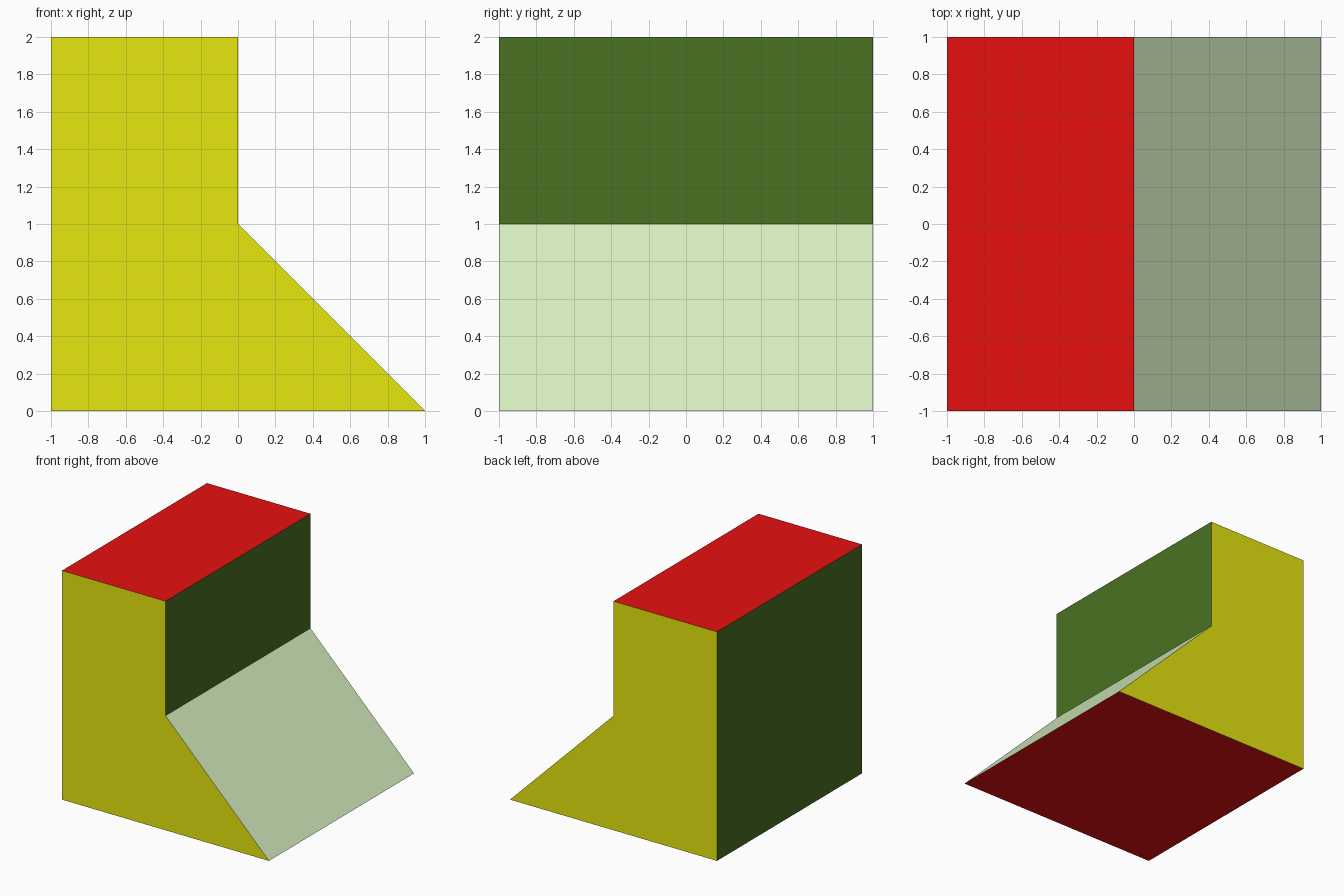
import bpy, bmesh
from mathutils import Vector

if "Cube" in bpy.data.objects:
    bpy.data.objects.remove(bpy.data.objects["Cube"])


def material(name, rgb):
    mat = bpy.data.materials.new(name)
    mat.diffuse_color = (*rgb, 1.0)
    mat.use_nodes = True
    mat.node_tree.nodes["Principled BSDF"].inputs["Base Color"].default_value = mat.diffuse_color
    return mat


# Side profile in x, z: tall block with a sloping foot
profile = [(-1, 0), (1, 0), (0, 1), (0, 2), (-1, 2)]

bm = bmesh.new()
front = bm.faces.new([bm.verts.new((x, -1, z)) for x, z in profile])
extruded = bmesh.ops.extrude_face_region(bm, geom=[front], use_keep_orig=True)
bmesh.ops.translate(bm, vec=Vector((0, 2, 0)),
                    verts=[g for g in extruded["geom"] if isinstance(g, bmesh.types.BMVert)])
bmesh.ops.recalc_face_normals(bm, faces=bm.faces)

# Colours chosen by the direction each flat face points
for face in bm.faces:
    n = face.normal
    if abs(n.y) > 0.9:
        face.material_index = 0      # yellow front and back
    elif abs(n.z) > 0.9:
        face.material_index = 1      # red top and bottom
    elif abs(n.x) > 0.9:
        face.material_index = 2      # green upright sides
    else:
        face.material_index = 3      # pale slope

mesh = bpy.data.meshes.new("sloped_block")
bm.to_mesh(mesh)
bm.free()

for name, rgb in [("yellow", (0.8, 0.8, 0.005)),
                  ("red", (0.8, 0.005, 0.005)),
                  ("dark_green", (0.07, 0.17, 0.016)),
                  ("pale_green", (0.70, 0.89, 0.55))]:
    mesh.materials.append(material(name, rgb))

block = bpy.data.objects.new("sloped_block", mesh)
bpy.context.collection.objects.link(block)
